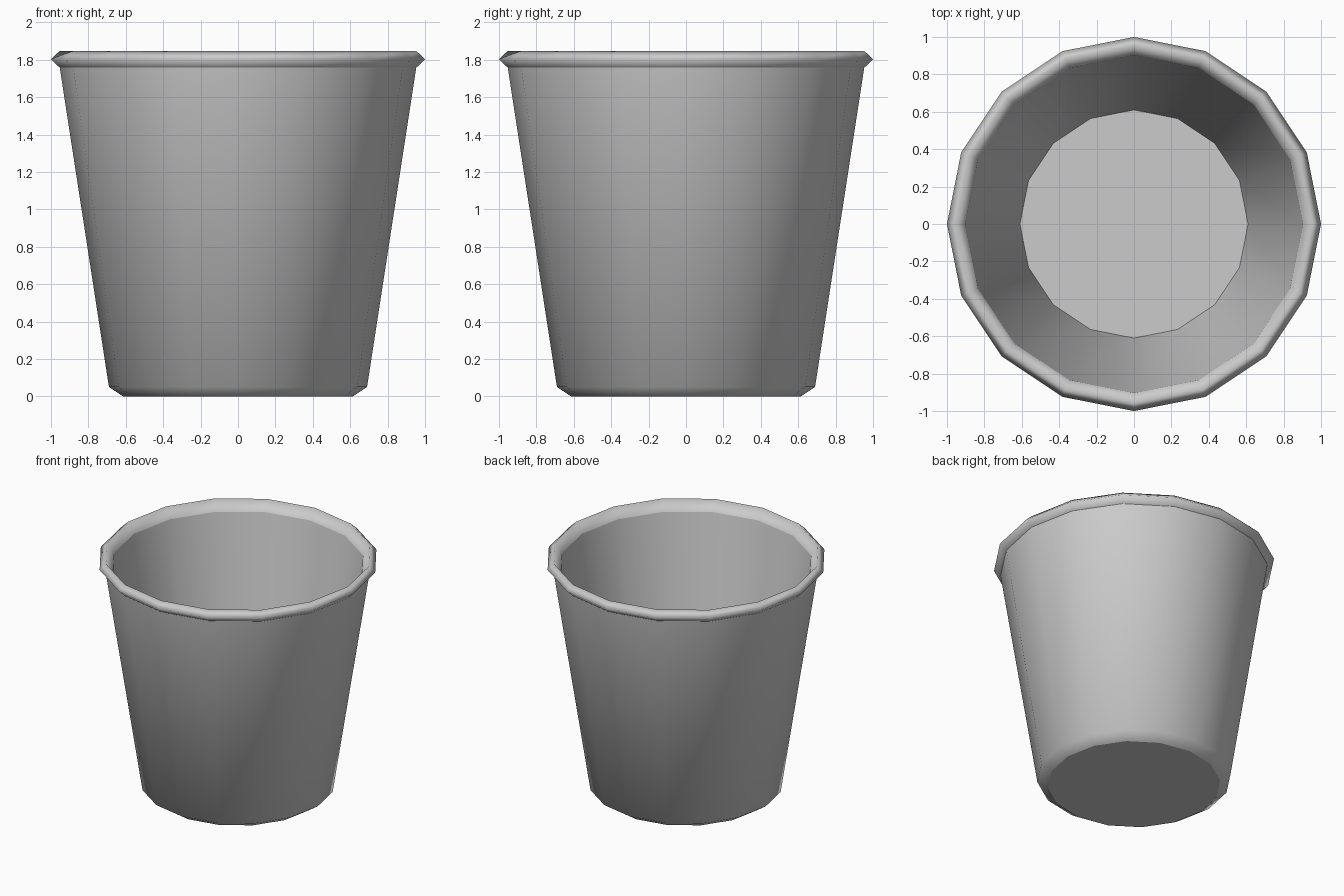
import bpy
import math

SIDES = 16

cube = bpy.data.objects.get("Cube")
if cube:
    bpy.data.objects.remove(cube, do_unlink=True)

# Plain grey plastic
grey = bpy.data.materials.new("grey")
grey.use_nodes = True
colour = (0.6, 0.6, 0.6, 1)
grey.diffuse_color = colour
grey.node_tree.nodes["Principled BSDF"].inputs["Base Color"].default_value = colour


def lathe(name, profile, cap=None):
    """Spin an (r, z) profile about z; a flat cap may close its start or its end."""
    verts = []
    for r, z in profile:
        for i in range(SIDES):
            a = math.tau * i / SIDES
            verts.append((r * math.cos(a), r * math.sin(a), z))
    faces = []
    for low in range(0, len(verts) - SIDES, SIDES):
        for i in range(SIDES):
            j = (i + 1) % SIDES
            faces.append((low + i, low + j, low + SIDES + j, low + SIDES + i))
    if cap == "start":
        faces.append(tuple(reversed(range(SIDES))))
    elif cap == "end":
        faces.append(tuple(range(len(verts) - SIDES, len(verts))))
    mesh = bpy.data.meshes.new(name)
    mesh.from_pydata(verts, [], faces)
    mesh.materials.append(grey)
    for face in mesh.polygons:
        face.use_smooth = len(face.vertices) == 4  # caps stay flat
    obj = bpy.data.objects.new(name, mesh)
    bpy.context.scene.collection.objects.link(obj)


# Tapered outer wall with a chamfered foot and a flat underside
lathe("outer_wall", [(0.615, 0), (0.69, 0.05), (0.953, 1.757)], cap="start")

# Inner wall running down to the flat floor
lathe("inner_wall", [(0.903, 1.765), (0.61, 0.05)], cap="end")

# Rolled rim joining the two walls
lathe("rolled_rim", [(0.953, 1.757), (1.0, 1.803), (0.953, 1.847), (0.903, 1.765)])
